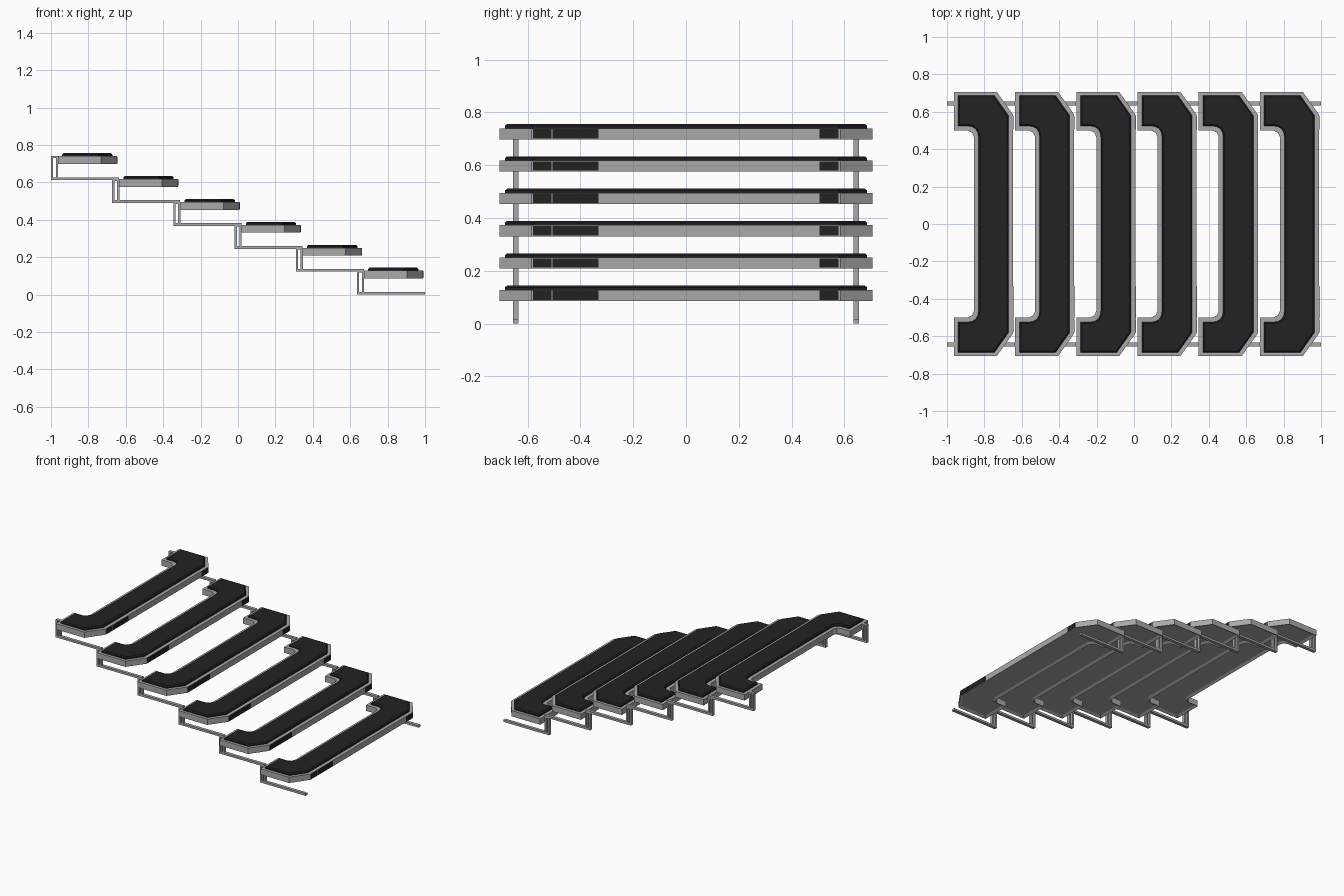
import bpy, bmesh

if "Cube" in bpy.data.objects:
    bpy.data.objects.remove(bpy.data.objects["Cube"])

def mat(name, c):
    m = bpy.data.materials.new(name)
    m.diffuse_color = (*c, 1)
    m.use_nodes = True
    m.node_tree.nodes["Principled BSDF"].inputs["Base Color"].default_value = m.diffuse_color
    return m

GREY = mat("light grey metal", (0.40, 0.40, 0.40))
BLACK = mat("black rubber", (0.016, 0.016, 0.016))

def finish(name, bm, material):
    bmesh.ops.recalc_face_normals(bm, faces=bm.faces)
    me = bpy.data.meshes.new(name)
    bm.to_mesh(me)
    bm.free()
    me.materials.append(material)
    ob = bpy.data.objects.new(name, me)
    bpy.context.collection.objects.link(ob)
    return ob

def add_box(bm, x0, x1, y0, y1, z0, z1):
    vs = bmesh.ops.create_cube(bm, size=1)["verts"]
    for v in vs:
        v.co = ((x0 + x1) / 2 + v.co.x * (x1 - x0),
                (y0 + y1) / 2 + v.co.y * (y1 - y0),
                (z0 + z1) / 2 + v.co.z * (z1 - z0))

def prism(half, dx, z0, z1):
    """Extrude a half outline mirrored over y; returns bmesh, bottom and top faces."""
    pts = half + [(x, -y) for x, y in reversed(half)]
    bm = bmesh.new()
    base = bm.faces.new([bm.verts.new((x + dx, y, z0)) for x, y in pts])
    bm.normal_update()
    ext = bmesh.ops.extrude_face_region(bm, geom=[base], use_keep_orig=True)["geom"]
    for v in ext:
        if isinstance(v, bmesh.types.BMVert):
            v.co.z = z1
    bmesh.ops.recalc_face_normals(bm, faces=bm.faces)
    top = [f for f in ext if isinstance(f, bmesh.types.BMFace)][0]
    return bm, base, top

# bracket shaped tread outline (half) and the rubber pad on it
TREAD = [(-0.856, 0.465), (-0.866, 0.488), (-0.89, 0.50), (-0.963, 0.50),
         (-0.963, 0.706), (-0.733, 0.706), (-0.647, 0.585)]
PAD = [(-0.832, 0.465), (-0.836, 0.490), (-0.848, 0.510), (-0.868, 0.521), (-0.89, 0.524),
       (-0.940, 0.524), (-0.940, 0.686), (-0.746, 0.686), (-0.671, 0.580)]

PX, PZ = 0.3272, 0.1224
for k in range(6):
    dx, z = k * PX, (5 - k) * PZ

    # grey tread body with a shallow recess underneath
    bm, base, top = prism(TREAD, dx, z + 0.086, z + 0.128)
    bmesh.ops.inset_region(bm, faces=[base], thickness=0.018, use_even_offset=True)
    bmesh.ops.translate(bm, verts=base.verts, vec=(0, 0, 0.01))
    finish(f"tread_{k}", bm, GREY)

    # black pad with sloped shoulder
    bm, base, top = prism(PAD, dx, z + 0.127, z + 0.137)
    bmesh.ops.inset_region(bm, faces=[top], thickness=0.008, use_even_offset=True)
    bmesh.ops.translate(bm, verts=top.verts, vec=(0, 0, 0.007))
    finish(f"pad_{k}", bm, BLACK)

    # black plates on the front edge of the tread
    bm = bmesh.new()
    for y0, y1 in ((-0.580, -0.510), (-0.506, -0.332), (0.505, 0.577)):
        add_box(bm, dx - 0.649, dx - 0.645, y0, y1, z + 0.09, z + 0.125)
    finish(f"edge_plates_{k}", bm, BLACK)

    # side rails: horizontal bar plus a narrow upright loop
    bm = bmesh.new()
    for s in (-1, 1):
        y0, y1 = s * 0.645 - 0.011, s * 0.645 + 0.011
        x = dx - 1.0
        add_box(bm, x, x + 0.364, y0, y1, z, z + 0.015)
        add_box(bm, x, x + 0.012, y0, y1, z + 0.015, z + 0.128)
        add_box(bm, x + 0.026, x + 0.038, y0, y1, z + 0.015, z + 0.128)
        add_box(bm, x + 0.012, x + 0.026, y0, y1, z + 0.118, z + 0.128)
    finish(f"side_rails_{k}", bm, GREY)
